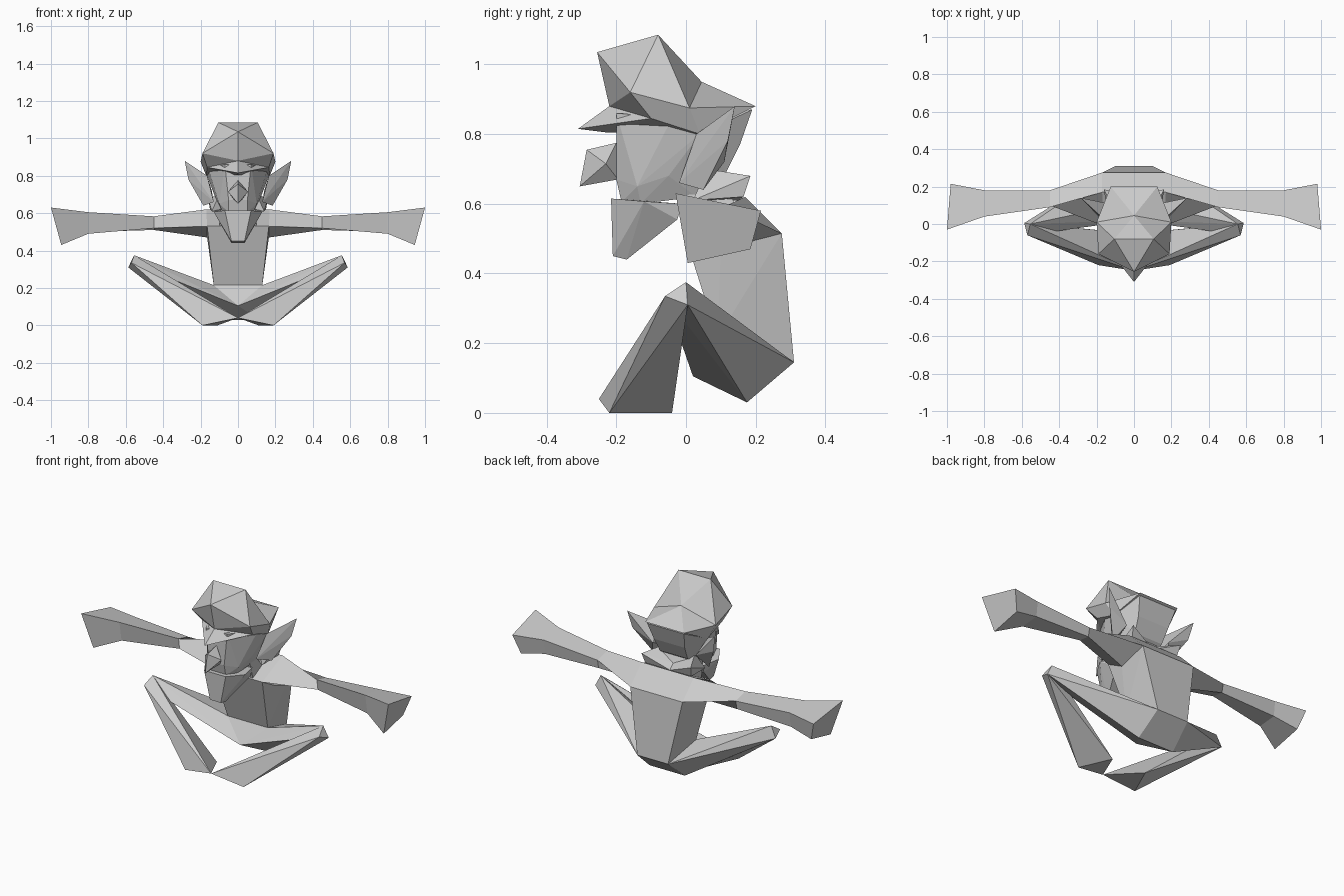
import bpy
import bmesh
from mathutils import Vector

default_cube = bpy.data.objects.get("Cube")
if default_cube:
    bpy.data.objects.remove(default_cube, do_unlink=True)

clay = bpy.data.materials.new("clay grey")
clay.use_nodes = True
grey = (0.6, 0.6, 0.6, 1)
clay.diffuse_color = grey
shader = next(n for n in clay.node_tree.nodes if n.type == "BSDF_PRINCIPLED")
shader.inputs["Base Color"].default_value = grey
shader.inputs["Roughness"].default_value = 0.8


def flip(points):
    return [(-x, y, z) for x, y, z in points]


def finish(name, bm):
    """Turn a bmesh into a flat shaded grey object."""
    bmesh.ops.remove_doubles(bm, verts=bm.verts, dist=0.0005)
    bmesh.ops.recalc_face_normals(bm, faces=bm.faces)
    mesh = bpy.data.meshes.new(name)
    bm.to_mesh(mesh)
    bm.free()
    mesh.materials.append(clay)
    part = bpy.data.objects.new(name, mesh)
    bpy.context.collection.objects.link(part)
    return part


def hull(name, points):
    """Faceted solid wrapped around a few corner points."""
    bm = bmesh.new()
    for p in points:
        bm.verts.new(Vector(p))
    result = bmesh.ops.convex_hull(bm, input=bm.verts)
    loose = [v for v in result["geom_interior"] if isinstance(v, bmesh.types.BMVert)]
    bmesh.ops.delete(bm, geom=loose, context="VERTS")
    return finish(name, bm)


def central_hull(name, half):
    return hull(name, half + flip(half))


def paired_hull(name, points):
    hull("left_" + name, points)
    hull("right_" + name, flip(points))


def loft(name, rings):
    """Skin a chain of equal sized rings and close both ends."""
    bm = bmesh.new()
    loops = [[bm.verts.new(Vector(p)) for p in ring] for ring in rings]
    count = len(loops[0])
    for a, b in zip(loops, loops[1:]):
        for i in range(count):
            j = (i + 1) % count
            bm.faces.new((a[i], a[j], b[j], b[i]))
    bm.faces.new(loops[0])
    bm.faces.new(loops[-1])
    return finish(name, bm)


def mirrored_shell(name, corners, faces):
    """Build named faces on one half and copy them to the other side."""
    bm = bmesh.new()
    for side in (1, -1):
        verts = {k: bm.verts.new((side * x, y, z)) for k, (x, y, z) in corners.items()}
        for face in faces:
            bm.faces.new([verts[k] for k in face.split()])
    return finish(name, bm)


# Joint corners shared by neighbouring parts
waist = (.13, .09, .215)
crotch = (0, .02, .105)
seat = (.115, .175, .03)
rump = (.1, .31, .145)
shoulder_back = (.17, .275, .515)
shoulder_top = (.17, .17, .62)
chest = (.165, -.01, .53)
armpit = (.165, .1, .47)
knee = [(.555, 0, .375), (.587, .005, .31), (.57, -.06, .335)]

# Torso and pelvis
central_hull("torso", [waist, rump, shoulder_back, shoulder_top, chest, armpit])
central_hull("pelvis", [waist, crotch, seat, rump])

# Folded legs, with the feet meeting in the middle
paired_hull("thigh", knee + [waist, crotch, seat, rump])
paired_hull("shin", knee + [(0, -.25, .04), (.19, -.22, 0), (.11, -.04, 0)])

# Outstretched arms: shoulder, elbow, wrist and flared hand
arm = [
    [shoulder_back, shoulder_top, chest, armpit],
    [(.45, .18, .56), (.45, .09, .583), (.45, .1, .52), (.45, .17, .51)],
    [(.8, .18, .585), (.8, .04, .605), (.8, .06, .49), (.8, .17, .5)],
    [(.98, .215, .58), (1, -.03, .63), (.945, .005, .43), (.945, .185, .47)],
]
loft("left_arm", arm)
loft("right_arm", [flip(ring) for ring in arm])

# Head block, neck and jaw
central_hull("head", [
    (.07, -.2, .86), (.16, -.04, .845), (.165, .04, .8), (.12, .19, .87),
    (.1, .155, .77), (.09, .115, .69), (.05, -.2, .67), (.1, -.14, .65),
    (.12, -.05, .68), (.09, .03, .62), (.05, -.185, .605), (.08, -.13, .6),
])
central_hull("neck", [(.09, -.03, .66), (.08, .1, .68), (.1, .0, .52), (.1, .16, .56)])

# Cap with a pointed peak
mirrored_shell("cap", {
    "front": (0, -.255, 1.035),
    "crown": (.105, -.08, 1.085),
    "temple": (.19, -.16, .92),
    "side": (.2, .01, .875),
    "dip": (0, .045, .95),
    "tail": (.125, .2, .88),
    "tail_middle": (0, .2, .88),
    "crown_middle": (0, -.08, 1.085),
    "brow": (0, -.22, .88),
    "peak": (0, -.31, .815),
    "peak_under": (0, -.23, .805),
    "rim": (.165, -.1, .845),
    "rim_back": (.17, .04, .8),
    "under": (0, .04, .8),
}, [
    "front crown_middle crown", "front crown temple", "front temple brow",
    "crown side temple", "crown dip side", "crown crown_middle dip",
    "dip tail side", "dip tail_middle tail", "temple rim brow",
    "temple side rim_back rim", "side tail rim_back", "brow rim peak",
    "peak rim peak_under", "peak_under rim rim_back under",
    "under rim_back tail tail_middle",
])

# Pointed ears
paired_hull("ear", [
    (.285, .14, .88), (.265, .12, .78), (.185, .05, .64),
    (.165, .03, .8), (.13, -.02, .66), (.14, .11, .72),
])

# Nose
central_hull("nose", [
    (0, -.2, .775), (0, -.285, .755), (.053, -.23, .715),
    (0, -.305, .65), (.02, -.195, .67),
])

# Beard tapering to a blunt tip
central_hull("beard", [
    (.07, -.215, .615), (.13, -.12, .607), (.1, -.01, .6), (.1, -.025, .555),
    (.05, -.08, .54), (.035, -.21, .45), (.035, -.17, .44),
])

# Collar with upturned points behind the neck
paired_hull("collar", [
    (.16, .185, .68), (.15, .165, .62), (.14, .02, .61),
    (.1, .06, .7), (0, .12, .64), (0, .15, .61),
])
